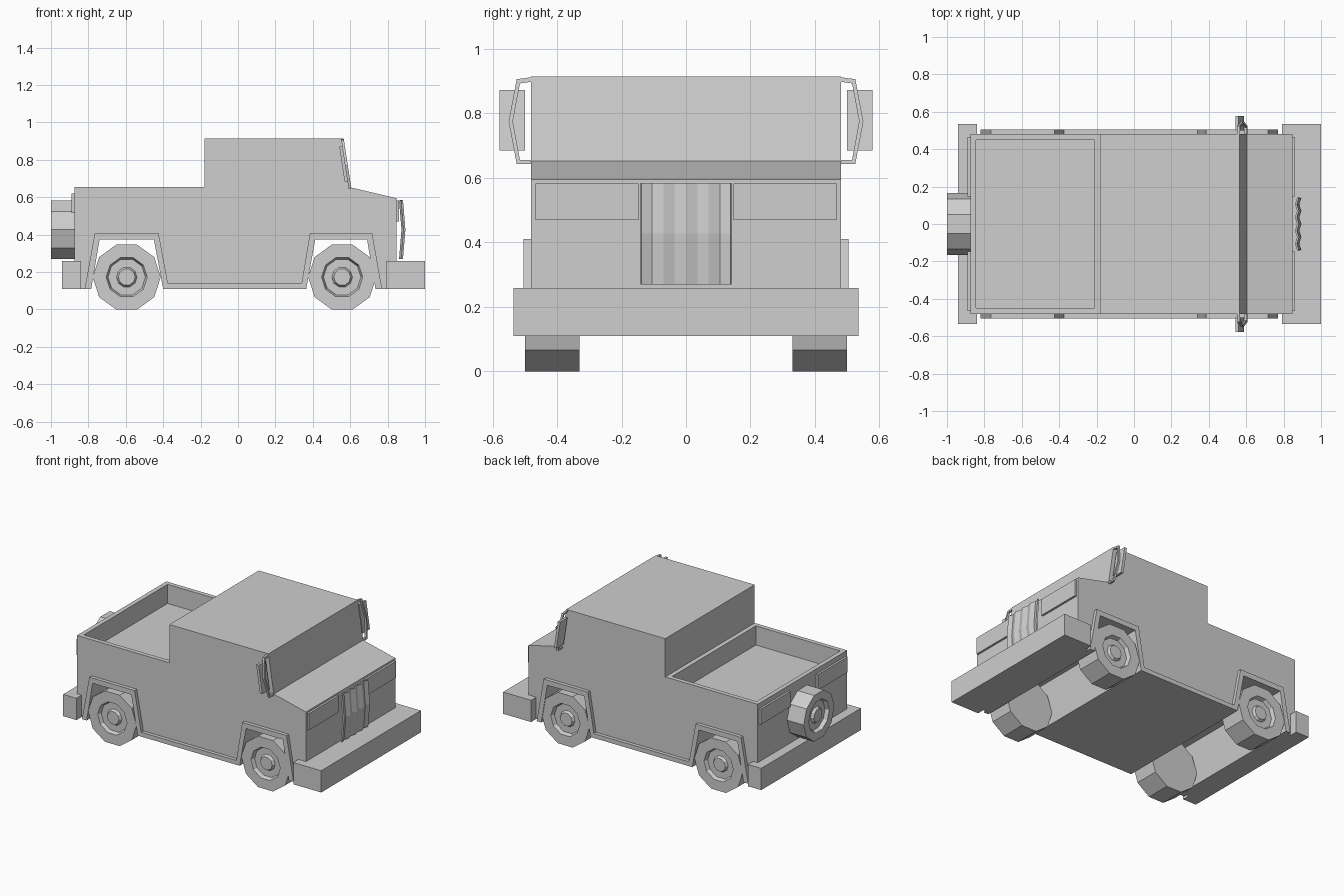
import bpy, bmesh
from math import sin, cos, tau
from mathutils import Vector

cube = bpy.data.objects.get("Cube")
if cube:
    bpy.data.objects.remove(cube, do_unlink=True)

grey = bpy.data.materials.new("light grey")
grey.use_nodes = True
grey.diffuse_color = (0.62, 0.62, 0.62, 1)
grey.node_tree.nodes["Principled BSDF"].inputs["Base Color"].default_value = grey.diffuse_color


def finish(name, bm):
    bmesh.ops.recalc_face_normals(bm, faces=bm.faces)
    mesh = bpy.data.meshes.new(name)
    bm.to_mesh(mesh)
    bm.free()
    mesh.materials.append(grey)
    ob = bpy.data.objects.new(name, mesh)
    bpy.context.collection.objects.link(ob)
    return ob


def prism(points, offset):
    """Extrude a closed outline by an offset."""
    bm = bmesh.new()
    face = bm.faces.new([bm.verts.new(p) for p in points])
    new = bmesh.ops.extrude_face_region(bm, geom=[face])["geom"]
    bmesh.ops.translate(bm, verts=[g for g in new if isinstance(g, bmesh.types.BMVert)], vec=offset)
    return bm


def box(name, x, y, z):
    corners = [(x[0], y[0], z[0]), (x[1], y[0], z[0]), (x[1], y[1], z[0]), (x[0], y[1], z[0])]
    return finish(name, prism(corners, (0, 0, z[1] - z[0])))


def lathe(name, centre, axis, across, rings, sides=10):
    """Stack of polygon rings (radius, height) along an axis, capped at both ends."""
    bm = bmesh.new()
    c, a, u, up = Vector(centre), Vector(axis), Vector(across), Vector((0, 0, 1))
    loops = [[bm.verts.new(c + a * h + u * r * cos(tau * k / sides) + up * r * sin(tau * k / sides))
              for k in range(sides)] for r, h in rings]
    for lo, hi in zip(loops, loops[1:]):
        for k in range(sides):
            n = (k + 1) % sides
            bm.faces.new((lo[k], lo[n], hi[n], hi[k]))
    bm.faces.new(loops[0])
    bm.faces.new(loops[-1])
    return finish(name, bm)


def wheel(name, centre, axis, across, r, w):
    lathe(name, centre, axis, across,
          [(r, 0), (r, w), (0.11, w), (0.1, w - 0.025), (0.055, w - 0.025), (0.045, w - 0.008)])


# Body: side outline with both wheel arches, then the sunken load bed
HALF = 0.48
arches = [(0.735, 0.11), (0.69, 0.375), (0.413, 0.375), (0.365, 0.11),
          (-0.4, 0.11), (-0.45, 0.375), (-0.74, 0.375), (-0.785, 0.11)]
shell = [(-0.875, 0.11), (-0.875, 0.655), (-0.18, 0.655), (-0.18, 0.915),
         (0.565, 0.915), (0.605, 0.652), (0.847, 0.595), (0.847, 0.11)]
bm = prism([(x, -HALF, z) for x, z in shell + arches], (0, 2 * HALF, 0))
bmesh.ops.recalc_face_normals(bm, faces=bm.faces)
bed = [f for f in bm.faces if f.normal.z > 0.9 and abs(f.calc_center_median().z - 0.655) < 0.01]
bmesh.ops.inset_region(bm, faces=bed, thickness=0.043)
floor = bmesh.ops.extrude_face_region(bm, geom=bed)["geom"]
bmesh.ops.translate(bm, verts=[g for g in floor if isinstance(g, bmesh.types.BMVert)], vec=(0, 0, -0.13))
bmesh.ops.delete(bm, geom=[f for f in bed if f.is_valid], context="FACES_ONLY")
finish("body", bm)

# Bumpers
box("front_bumper", (0.79, 1.0), (-0.535, 0.535), (0.11, 0.258))
box("rear_bumper", (-0.94, -0.84), (-0.535, 0.535), (0.11, 0.258))

# Arch and sill trim, wheels, lamps and mirrors on both sides
trim = [(-0.82, 0.11), (-0.765, 0.41), (-0.425, 0.41), (-0.375, 0.14),
        (0.34, 0.14), (0.385, 0.41), (0.717, 0.41), (0.77, 0.11)] + arches
bracket = [(0.48, 0.912), (0.525, 0.906), (0.55, 0.775), (0.525, 0.643), (0.48, 0.643),
           (0.48, 0.656), (0.515, 0.656), (0.537, 0.775), (0.515, 0.893), (0.48, 0.898)]
plate = [(0.5, 0.685), (0.578, 0.685), (0.578, 0.872), (0.5, 0.872)]


def lean(z):
    """x of the windscreen plane at a height."""
    return 0.565 + (0.915 - z) * 0.15


for side, s in (("left", 1), ("right", -1)):
    finish(side + "_trim", prism([(x, s * HALF, z) for x, z in trim], (0, s * 0.024, 0)))
    for end, x in (("front", 0.557), ("rear", -0.595)):
        wheel(f"{end}_{side}_wheel", (x, s * 0.33, 0.173), (0, s, 0), (1, 0, 0), 0.182, 0.17)
    lamp = sorted((s * 0.148, s * 0.466))
    box(side + "_headlight", (0.84, 0.861), lamp, (0.47, 0.583))
    box(side + "_tail_light", (-0.889, -0.87), lamp, (0.515, 0.62))
    finish(side + "_mirror_bracket",
           prism([(lean(z) - 0.014, s * y, z) for y, z in bracket], (0.014, 0, 0)))
    finish(side + "_mirror",
           prism([(lean(z) - 0.03, s * y, z) for y, z in plate], (0.018, 0, 0)))

# Spare wheel on the tailgate
wheel("spare_wheel", (-0.875, 0, 0.427), (-1, 0, 0), (0, 1, 0), 0.165, 0.125)

# Grille: thin pleated sheet that bows forward at mid height
bm = bmesh.new()
rows = [[bm.verts.new((x + (0.011 if i % 2 == 0 else 0), -0.14 + 0.035 * i, z)) for i in range(9)]
        for x, z in ((0.866, 0.27), (0.879, 0.427), (0.866, 0.584))]
for lo, hi in zip(rows, rows[1:]):
    for i in range(8):
        bm.faces.new((lo[i], lo[i + 1], hi[i + 1], hi[i]))
grille = finish("grille", bm)
solid = grille.modifiers.new("thickness", "SOLIDIFY")
solid.thickness = 0.01
solid.offset = 0
